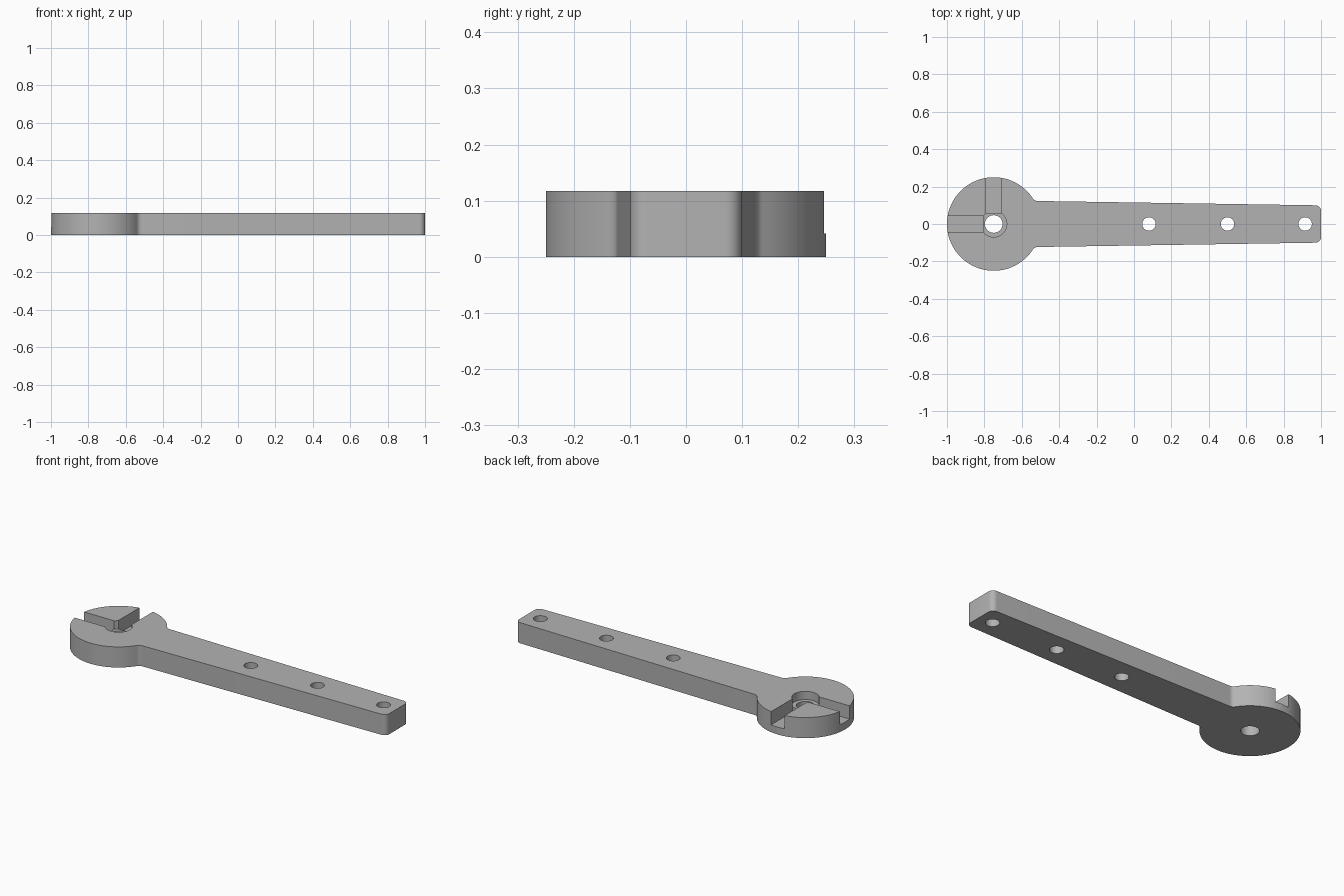
import bpy, bmesh, math
from mathutils import Vector

cube = bpy.data.objects.get("Cube")
if cube:
    bpy.data.objects.remove(cube, do_unlink=True)

HEIGHT = 0.117
HUB = Vector((-0.75, 0))
HUB_R = 0.25
NECK_Y, TIP_Y = 0.123, 0.10
FILLET, CORNER = 0.03, 0.03
SLOT_FLOOR, BORE_FLOOR = 0.042, 0.07
SLOT_HALF = 0.0425

grey = bpy.data.materials.new("plain grey")
grey.use_nodes = True
colour = (0.45, 0.45, 0.45, 1)
grey.diffuse_color = colour
grey.node_tree.nodes["Principled BSDF"].inputs["Base Color"].default_value = colour


def arc(centre, radius, start, end, steps):
    return [Vector((centre[0] + radius * math.cos(a), centre[1] + radius * math.sin(a)))
            for a in (start + (end - start) * i / steps for i in range(steps + 1))]


def prism(name, outline, bottom, top):
    """Extrude a flat outline between two heights."""
    bm = bmesh.new()
    face = bm.faces.new([bm.verts.new((p[0], p[1], bottom)) for p in outline])
    new = bmesh.ops.extrude_face_region(bm, geom=[face])["geom"]
    verts = [v for v in new if isinstance(v, bmesh.types.BMVert)]
    bmesh.ops.translate(bm, verts=verts, vec=(0, 0, top - bottom))
    bmesh.ops.recalc_face_normals(bm, faces=bm.faces)
    mesh = bpy.data.meshes.new(name)
    bm.to_mesh(mesh)
    bm.free()
    obj = bpy.data.objects.new(name, mesh)
    bpy.context.collection.objects.link(obj)
    mesh.materials.append(grey)
    return obj


def box(x0, x1, y0, y1):
    return [(x0, y0), (x1, y0), (x1, y1), (x0, y1)]


def circle(x, radius, steps=48):
    return arc((x, 0), radius, 0, math.tau, steps)[:-1]


# Upper half outline: rounded tip, tapering arm, neck fillet, round hub
reach = HUB_R + FILLET
fillet_y = NECK_Y + FILLET
fillet_x = HUB.x + math.sqrt(reach ** 2 - fillet_y ** 2)
angle = math.asin(fillet_y / reach)
upper = arc((1 - CORNER, TIP_Y - CORNER), CORNER, 0, math.pi / 2, 8)
upper += arc((fillet_x, fillet_y), FILLET, -math.pi / 2, angle - math.pi, 8)
upper += arc(HUB, HUB_R, angle, math.pi, 48)[1:]
lower = [Vector((p.x, -p.y)) for p in reversed(upper[:-1])]
lever = prism("lever_arm", upper + lower, 0, HEIGHT)

# Cutters: hub bore, two slots, centre hole and three arm holes
cutters = [
    prism("bore_cutter", circle(HUB.x, 0.07), BORE_FLOOR, 0.3),
    prism("left_slot_cutter", box(-1.1, -0.807, -SLOT_HALF, SLOT_HALF), SLOT_FLOOR, 0.3),
    prism("back_slot_cutter", box(HUB.x - SLOT_HALF, HUB.x + SLOT_HALF, 0.057, 0.4),
          SLOT_FLOOR, 0.3),
    prism("hub_hole_cutter", circle(HUB.x, 0.047), -0.1, 0.3),
]
cutters += [prism("arm_hole_cutter", circle(x, 0.036, 32), -0.1, 0.3)
            for x in (0.08, 0.5, 0.915)]

bpy.ops.object.select_all(action="DESELECT")
bpy.context.view_layer.objects.active = lever
lever.select_set(True)
for cutter in cutters:
    cut = lever.modifiers.new("cut", "BOOLEAN")
    cut.operation = "DIFFERENCE"
    cut.solver = "EXACT"
    cut.object = cutter
    bpy.ops.object.modifier_apply(modifier=cut.name)
    bpy.data.objects.remove(cutter, do_unlink=True)

bpy.ops.object.shade_smooth_by_angle(angle=math.radians(30))
